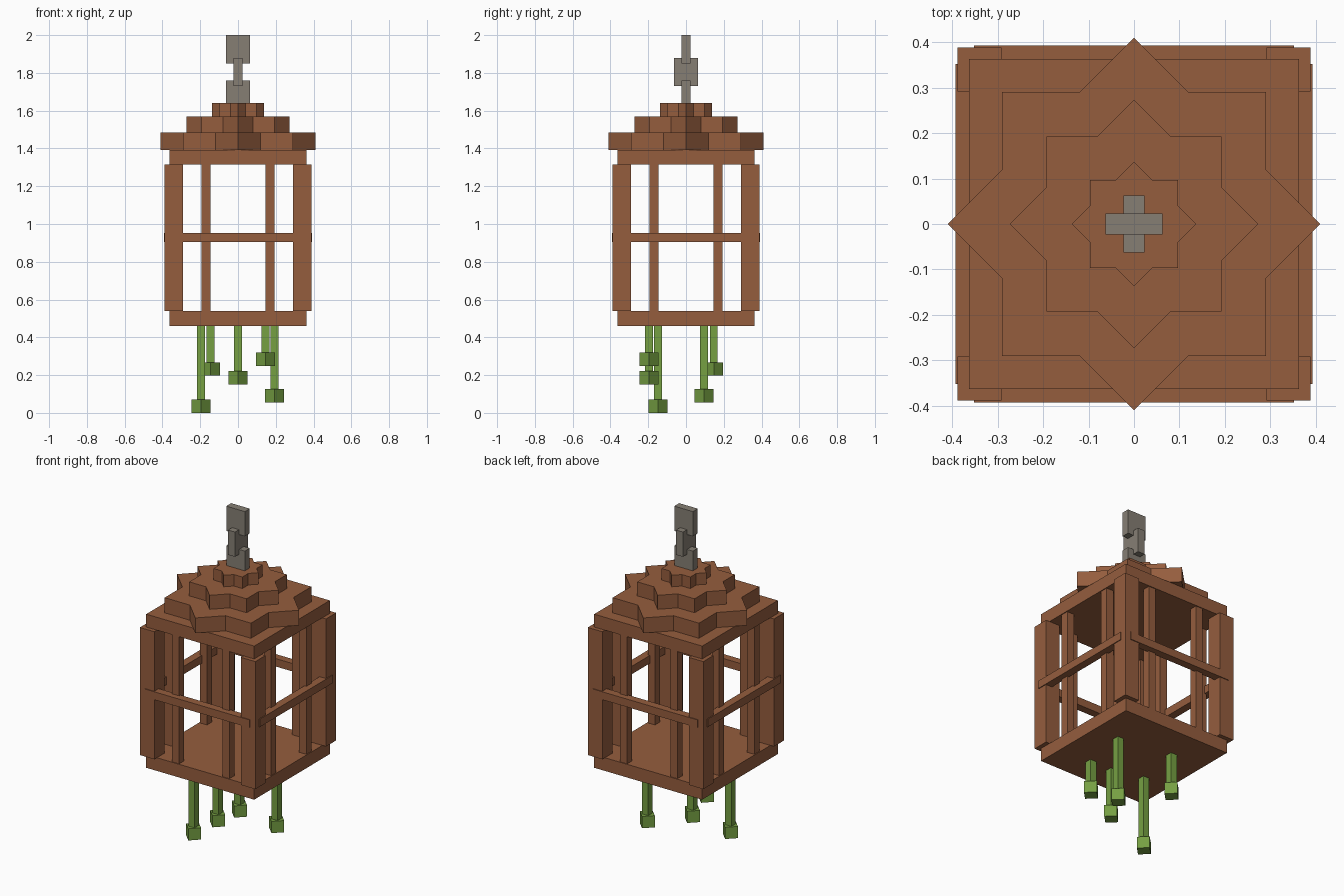
import bpy
import bmesh
from math import cos, sin, pi, sqrt
from mathutils import Matrix

cube = bpy.data.objects.get("Cube")
if cube:
    bpy.data.objects.remove(cube)


def make_material(name, rgb):
    mat = bpy.data.materials.new(name)
    mat.use_nodes = True
    mat.diffuse_color = (*rgb, 1)
    mat.node_tree.nodes["Principled BSDF"].inputs["Base Color"].default_value = (*rgb, 1)
    return mat


wood = make_material("warm brown wood", (0.30, 0.11, 0.048))
metal = make_material("grey metal", (0.24, 0.212, 0.175))
leaf = make_material("leaf green", (0.18, 0.35, 0.055))


def finish(name, bm, mat):
    bmesh.ops.recalc_face_normals(bm, faces=bm.faces)
    mesh = bpy.data.meshes.new(name)
    bm.to_mesh(mesh)
    bm.free()
    mesh.materials.append(mat)
    obj = bpy.data.objects.new(name, mesh)
    bpy.context.collection.objects.link(obj)
    return obj


def box(name, mat, x, y, z, turn=0):
    """Box between (min, max) pairs, turned about its own vertical axis."""
    size = [b - a for a, b in (x, y, z)]
    mid = [(a + b) / 2 for a, b in (x, y, z)]
    bm = bmesh.new()
    bmesh.ops.create_cube(bm, size=1, matrix=Matrix.Translation(mid)
                          @ Matrix.Rotation(turn, 4, "Z") @ Matrix.Diagonal((*size, 1)))
    return finish(name, bm, mat)


def star_tier(name, half, z0, z1):
    """Eight-pointed star prism: two equal squares crossed at 45 degrees."""
    bm = bmesh.new()
    ring = []
    for i in range(16):
        r = half * (sqrt(2) if i % 2 == 0 else 1 / cos(pi / 8))
        a = i * pi / 8
        ring.append(bm.verts.new((r * cos(a), r * sin(a), z0)))
    face = bm.faces.new(ring)
    up = bmesh.ops.extrude_face_region(bm, geom=[face])["geom"]
    bmesh.ops.translate(bm, vec=(0, 0, z1 - z0),
                        verts=[v for v in up if isinstance(v, bmesh.types.BMVert)])
    return finish(name, bm, wood)


# Floor and ceiling plates
PLATE = (-0.363, 0.363)
box("floor_plate", wood, PLATE, PLATE, (0.46, 0.54))
box("ceiling_plate", wood, PLATE, PLATE, (1.315, 1.393))

# Four sides, each with a corner post, two bars and a middle rail
WALL = (0.54, 1.315)
for side, name in enumerate(("front", "left", "back", "right")):
    parts = [box(name + "_corner_post", wood, (0.291, 0.388), (-0.388, -0.291), WALL),
             box(name + "_rail", wood, (-0.352, 0.352), (-0.393, -0.345), (0.905, 0.953))]
    for s in (-1, 1):
        c = 0.169 * s
        parts.append(box(name + "_bar", wood, (c - 0.024, c + 0.024), (-0.358, -0.31), WALL))
    for obj in parts:
        obj.data.transform(Matrix.Rotation(side * pi / 2, 4, "Z"))

# Stepped star roof
star_tier("lower_roof_tier", 0.29, 1.393, 1.485)
star_tier("middle_roof_tier", 0.193, 1.485, 1.57)
star_tier("upper_roof_tier", 0.097, 1.57, 1.64)

# Hanging chain of alternating flat links
WIDE, THIN = (-0.0625, 0.0625), (-0.0235, 0.0235)
box("lower_chain_link", metal, WIDE, THIN, (1.64, 1.76))
box("middle_chain_link", metal, THIN, WIDE, (1.73, 1.88))
box("upper_chain_link", metal, WIDE, THIN, (1.85, 2.0))

# Hanging vines with diamond-turned buds
for x, y, z in ((-0.195, -0.148, 0), (-0.146, 0.147, 0.197), (0, -0.195, 0.15),
                (0.146, -0.195, 0.248), (0.193, 0.096, 0.055)):
    w, b = 0.021, 0.0355
    box("vine_stem", leaf, (x - w, x + w), (y - w, y + w), (z + 0.07, 0.46))
    box("vine_bud", leaf, (x - b, x + b), (y - b, y + b), (z, z + 0.071), pi / 4)
